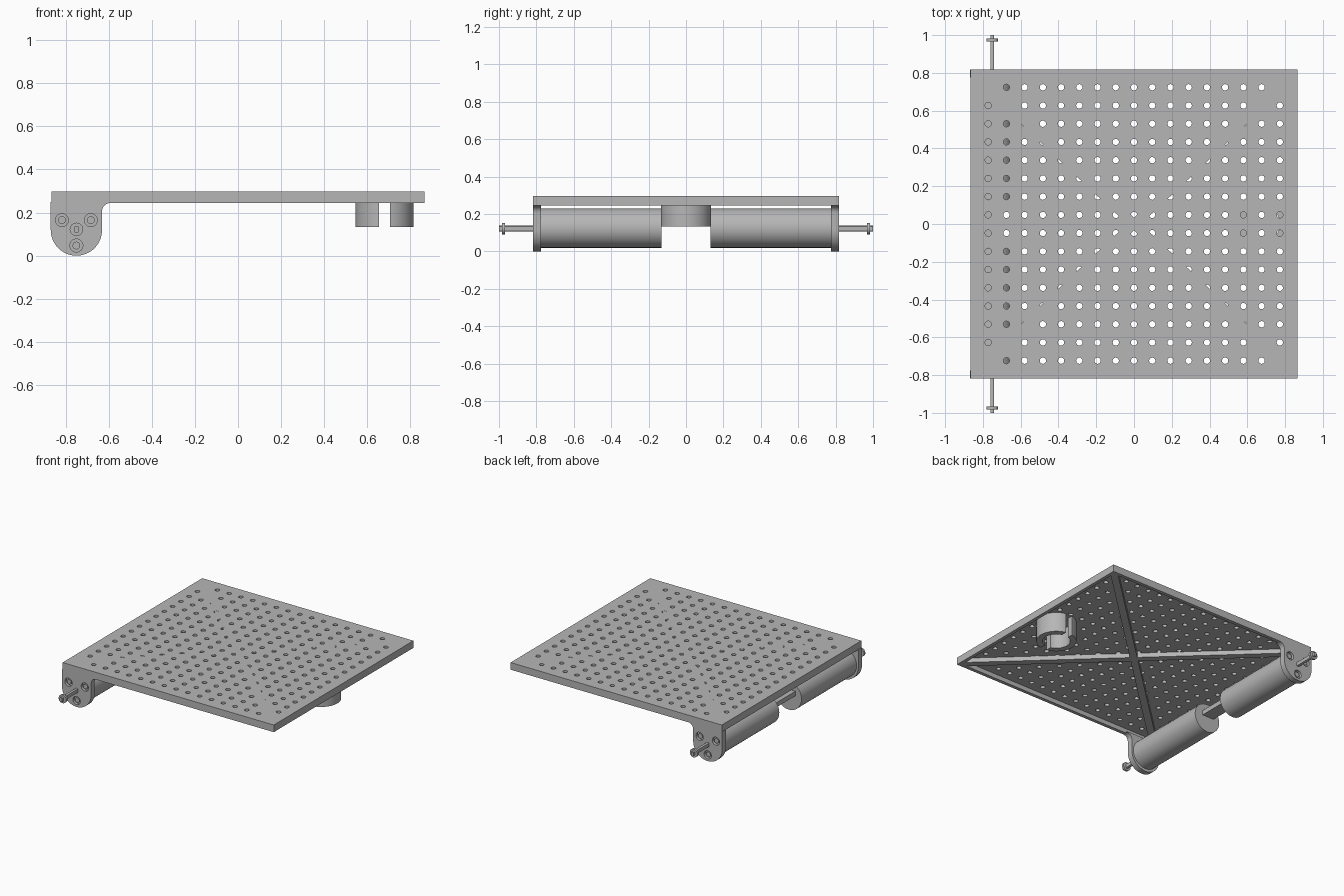
import bpy, bmesh, math
from mathutils import Matrix, Vector

cube = bpy.data.objects.get("Cube")
if cube:
    bpy.data.objects.remove(cube)

grey = bpy.data.materials.new("light grey")
grey.use_nodes = True
grey.diffuse_color = (0.47, 0.47, 0.47, 1)
grey.node_tree.nodes["Principled BSDF"].inputs["Base Color"].default_value = (0.47, 0.47, 0.47, 1)

HX, HY = 0.865, 0.817        # half size of the deck
LOW, TOP = 0.245, 0.298      # underside and top of the deck
AX, AZ = -0.75, 0.122        # roller axis
R = 0.119                    # bracket radius


def finish(name, bm):
    bmesh.ops.recalc_face_normals(bm, faces=bm.faces[:])
    mesh = bpy.data.meshes.new(name)
    bm.to_mesh(mesh)
    bm.free()
    mesh.materials.append(grey)
    ob = bpy.data.objects.new(name, mesh)
    bpy.context.collection.objects.link(ob)
    return ob


def add_box(bm, lo, hi):
    lo, hi = Vector(lo), Vector(hi)
    m = Matrix.Translation((lo + hi) / 2) @ Matrix.Diagonal((*(hi - lo), 1))
    bmesh.ops.create_cube(bm, size=1, matrix=m)


def add_cyl(bm, center, radius, depth, axis="Z", sides=48):
    m = Matrix.Translation(center)
    if axis == "Y":
        m = m @ Matrix.Rotation(math.pi / 2, 4, "X")
    bmesh.ops.create_cone(bm, cap_ends=True, segments=sides, radius1=radius,
                          radius2=radius, depth=depth, matrix=m)


def add_prism(bm, points, y0, y1):
    face = bm.faces.new([bm.verts.new((x, y0, z)) for x, z in points])
    out = bmesh.ops.extrude_face_region(bm, geom=[face])["geom"]
    verts = [v for v in out if isinstance(v, bmesh.types.BMVert)]
    bmesh.ops.translate(bm, verts=verts, vec=(0, y1 - y0, 0))


def cut(ob, bm):
    tool = finish("cutter", bm)
    tool.hide_render = True
    mod = ob.modifiers.new("cut", "BOOLEAN")
    mod.operation, mod.solver, mod.object = "DIFFERENCE", "EXACT", tool
    bpy.context.view_layer.objects.active = ob
    bpy.ops.object.modifier_apply(modifier=mod.name)
    bpy.data.objects.remove(tool)


def smooth(ob):
    bpy.ops.object.select_all(action="DESELECT")
    ob.select_set(True)
    bpy.context.view_layer.objects.active = ob
    bpy.ops.object.shade_smooth_by_angle(angle=math.radians(35))


# Deck: hollow underneath, with a rim and a regular grid of holes
bm = bmesh.new()
add_box(bm, (-HX, -HY, LOW), (HX, HY, TOP))
deck = finish("deck", bm)
bm = bmesh.new()
add_box(bm, (-HX + 0.025, -HY + 0.025, LOW - 0.1), (HX - 0.025, HY - 0.025, TOP - 0.02))
cut(deck, bm)
PITCH = 0.0965
bm = bmesh.new()
for i in range(-8, 9):
    for j in range(-8, 8):
        x, y = i * PITCH, (j + 0.5) * PITCH
        off_rib = abs(abs(x) * HY - abs(y) * HX) / math.hypot(HX, HY)
        if off_rib > 0.009:
            add_cyl(bm, (x, y, TOP), 0.0165, 0.1, sides=20)
cut(deck, bm)
smooth(deck)

# Diagonal stiffening ribs, filling the holes they cross
for name, sign in (("rib_rising", 1), ("rib_falling", -1)):
    bm = bmesh.new()
    add_box(bm, (-1.155, -0.025, LOW), (1.155, 0.025, TOP - 0.0005))
    turn = Matrix.Rotation(sign * math.atan2(HY, HX), 4, "Z")
    bmesh.ops.transform(bm, matrix=turn, verts=bm.verts[:])
    finish(name, bm)

# Bracket outline: rounded bottom and a fillet into the deck
outline = [(AX - R, LOW + 0.004)]
for k in range(33):
    a = math.pi + math.pi * k / 32
    outline.append((AX + R * math.cos(a), R + R * math.sin(a)))
for k in range(9):
    a = math.pi - math.pi / 2 * k / 8
    outline.append((AX + R + 0.04 + 0.04 * math.cos(a), LOW - 0.04 + 0.04 * math.sin(a)))
outline.append((AX + R + 0.04, LOW + 0.004))
bolts = [(-0.067, 0.043), (0.067, 0.043), (0, -0.075)]

for side, s in (("front", -1), ("back", 1)):
    # Bracket with counterbored bolts
    bm = bmesh.new()
    add_prism(bm, outline, s * 0.775, s * HY)
    bracket = finish(side + "_bracket", bm)
    bm = bmesh.new()
    for dx, dz in bolts:
        add_cyl(bm, (AX + dx, s * HY, AZ + dz), 0.03, 0.04, "Y", 32)
    cut(bracket, bm)
    smooth(bracket)
    bm = bmesh.new()
    for dx, dz in bolts:
        add_cyl(bm, (AX + dx, s * 0.8, AZ + dz), 0.018, 0.02, "Y", 24)
    smooth(finish(side + "_bracket_bolts", bm))

    # Drive roller
    bm = bmesh.new()
    add_cyl(bm, (AX, s * 0.455, AZ + 0.003), 0.105, 0.65, "Y", 64)
    smooth(finish(side + "_roller", bm))

    # Flat-sided shaft and its end collar
    shaft = []
    for a0 in (-1, 1):
        for k in range(-4, 5):
            a = a0 * math.pi / 2 + k * 0.21
            x = max(-0.01, min(0.01, 0.016 * math.cos(a)))
            shaft.append((AX + x, AZ + 0.016 * math.sin(a)))
    bm = bmesh.new()
    add_prism(bm, shaft, s * 0.77, s * 1.0)
    finish(side + "_shaft", bm)
    bm = bmesh.new()
    add_cyl(bm, (AX, s * 0.975, AZ), 0.031, 0.016, "Y", 32)
    smooth(finish(side + "_shaft_collar", bm))

# Bar joining the two rollers
bm = bmesh.new()
add_box(bm, (-0.805, -0.14, 0.136), (-0.71, 0.14, 0.17))
finish("roller_joining_bar", bm)

# Support ring under the far edge, split by a slot
CX = 0.68
bm = bmesh.new()
add_cyl(bm, (CX, 0, 0.206), 0.135, 0.146, sides=64)
ring = finish("support_ring", bm)
bm = bmesh.new()
add_cyl(bm, (CX, 0, 0.2), 0.093, 0.3, sides=64)
cut(ring, bm)
bm = bmesh.new()
add_box(bm, (CX - 0.025, -0.2, 0.1), (CX + 0.025, 0.2, 0.3))
cut(ring, bm)
smooth(ring)
